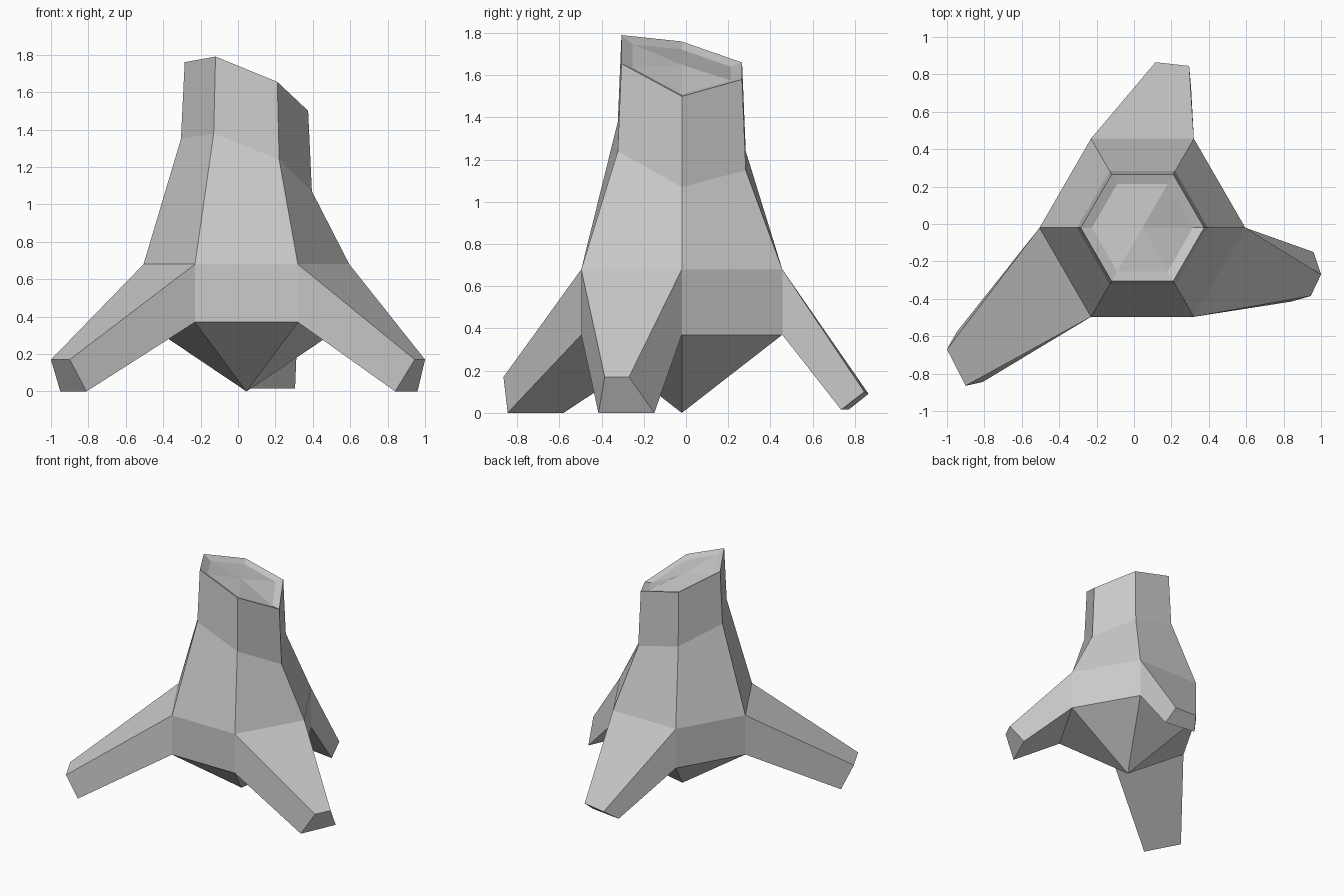
import bpy
import bmesh
from math import cos, sin, radians
from mathutils import Vector

default = bpy.data.objects.get("Cube")
if default:
    bpy.data.objects.remove(default, do_unlink=True)

CENTRE = Vector((0.045, -0.02, 0))

stone = bpy.data.materials.new("light_grey")
stone.use_nodes = True
stone.diffuse_color = (0.6, 0.6, 0.6, 1)
stone.node_tree.nodes["Principled BSDF"].inputs["Base Color"].default_value = (0.6, 0.6, 0.6, 1)

bm = bmesh.new()


def hexagon(radius, heights):
    """Six vertices, counter-clockwise from +x, each at its own height."""
    return [bm.verts.new(CENTRE + Vector((radius * cos(radians(60 * i)),
                                          radius * sin(radians(60 * i)), z)))
            for i, z in enumerate(heights)]


def bridge(lower, upper, skip=()):
    for i in range(len(lower)):
        if i not in skip:
            j = (i + 1) % len(lower)
            bm.faces.new((lower[i], lower[j], upper[j], upper[i]))


def fan(ring, height):
    tip = bm.verts.new(CENTRE + Vector((0, 0, height)))
    for i in range(len(ring)):
        bm.faces.new((ring[i], ring[(i + 1) % len(ring)], tip))


# Hexagonal trunk, with slanted shoulder and crown rings
hip_low = hexagon(0.55, [0.37] * 6)
hip_high = hexagon(0.55, [0.68] * 6)
shoulder = hexagon(0.35, [1.07, 1.15, 1.24, 1.35, 1.38, 1.24])
crown_z = [1.50, 1.58, 1.66, 1.76, 1.79, 1.655]
crown = hexagon(0.33, crown_z)
LEG_SIDES = (1, 3, 5)
bridge(hip_low, hip_high, skip=LEG_SIDES)
bridge(hip_high, shoulder)
bridge(shoulder, crown)

# Pointed underside
fan(hip_low, 0)

# Shallow dished top
dish = hexagon(0.27, [1.65 + (z - 1.66) * 0.82 - 0.01 for z in crown_z])
bridge(crown, dish)
fan(dish, 1.65)

# Legs growing from alternate hip sides: low start, low end, high end, high start
FEET = {
    1: [(0.305, 0.735, 0.015), (0.05, 0.77, 0.015), (0.115, 0.865, 0.09), (0.295, 0.845, 0.1)],
    3: [(-0.95, -0.58, 0), (-0.81, -0.845, 0), (-0.9, -0.865, 0.17), (-1, -0.67, 0.17)],
    5: [(0.84, -0.415, 0), (0.96, -0.15, 0), (1, -0.27, 0.17), (0.945, -0.385, 0.17)],
}
for side, corners in FEET.items():
    nxt = (side + 1) % 6
    root = [hip_low[side], hip_low[nxt], hip_high[nxt], hip_high[side]]
    foot = [bm.verts.new(c) for c in corners]
    bridge(root, foot)
    bm.faces.new(foot)

bmesh.ops.recalc_face_normals(bm, faces=bm.faces[:])
mesh = bpy.data.meshes.new("tripod_block")
bm.to_mesh(mesh)
bm.free()
mesh.materials.append(stone)
block = bpy.data.objects.new("tripod_block", mesh)
bpy.context.collection.objects.link(block)
